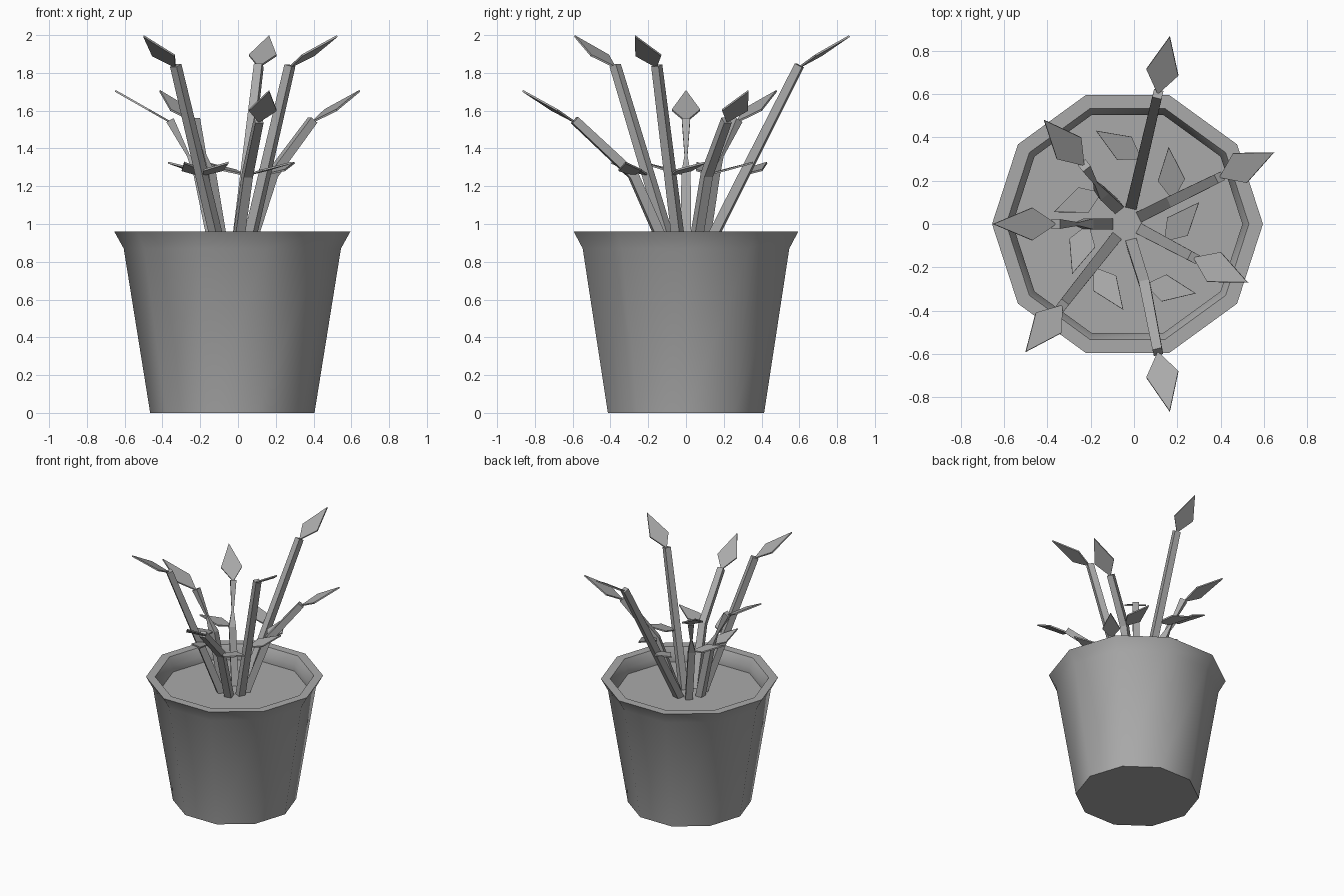
import bpy, bmesh, math
from mathutils import Vector

cube = bpy.data.objects.get("Cube")
if cube:
    bpy.data.objects.remove(cube, do_unlink=True)

grey = bpy.data.materials.new("plain grey")
grey.use_nodes = True
grey.diffuse_color = (0.4, 0.4, 0.4, 1)
grey.node_tree.nodes["Principled BSDF"].inputs["Base Color"].default_value = (0.4, 0.4, 0.4, 1)

CENTRE = Vector((-0.03, 0, 0))
SOIL_Z = 0.85
UP = Vector((0, 0, 1))


def finish(name, bm, smooth=False):
    bmesh.ops.recalc_face_normals(bm, faces=bm.faces)
    mesh = bpy.data.meshes.new(name)
    bm.to_mesh(mesh)
    bm.free()
    mesh.materials.append(grey)
    obj = bpy.data.objects.new(name, mesh)
    bpy.context.collection.objects.link(obj)
    if smooth:
        bpy.ops.object.select_all(action='DESELECT')
        obj.select_set(True)
        bpy.context.view_layer.objects.active = obj
        bpy.ops.object.shade_smooth_by_angle(angle=math.radians(45))
    return obj


def skin(name, rings, smooth=False):
    """Join rings of points into a capped tube."""
    bm = bmesh.new()
    loops = [[bm.verts.new(p) for p in ring] for ring in rings]
    n = len(loops[0])
    for a, b in zip(loops, loops[1:]):
        for i in range(n):
            j = (i + 1) % n
            bm.faces.new((a[i], a[j], b[j], b[i]))
    bm.faces.new(loops[0][::-1])
    bm.faces.new(loops[-1])
    return finish(name, bm, smooth)


def decagon(r, z):
    return [CENTRE + Vector((r * math.cos(k * math.tau / 10), r * math.sin(k * math.tau / 10), z))
            for k in range(10)]


# Pot: outer wall, flared rim, inner lip and soil surface as the last cap
profile = [(0.435, 0), (0.575, 0.87), (0.625, 0.96), (0.56, 0.96), (0.53, 0.90), (0.53, SOIL_Z)]
skin("pot_with_soil", [decagon(r, z) for r, z in profile], True)


def stem(name, path):
    """Square stem through (point, half width) stations."""
    flat = path[-1][0] - path[0][0]
    out = Vector((flat.x, flat.y, 0)).normalized()
    side = UP.cross(out)
    rings = []
    for i, (p, w) in enumerate(path):
        along = (path[min(i + 1, len(path) - 1)][0] - path[max(i - 1, 0)][0]).normalized()
        depth = side.cross(along)
        rings.append([p + side * w * a + depth * w * b
                      for a, b in ((-1, -1), (1, -1), (1, 1), (-1, 1))])
    skin(name, rings)


def leaf(name, base, tip, width):
    """Thin kite-shaped leaf, level across its width."""
    axis = tip - base
    side = UP.cross(axis).normalized()
    thick = axis.cross(side).normalized() * 0.005
    mid = base + axis * 0.38
    kite = [base, mid + side * width / 2, tip, mid - side * width / 2]
    skin(name, [[p - thick for p in kite], [p + thick for p in kite]])


# Plants: foot, joint, top, big leaf tip, side leaf tip (x, y), tall, pinched
plants = [
    ("back", (-.01, .09), (.035, .30), (.11, .60), (.165, .865), (-.175, .43), True, False),
    ("front", (-.01, -.09), (.05, -.28), (.11, -.59), (.165, -.865), (.285, -.32), False, False),
    ("back_right", (-.08, .08), (-.15, .145), (-.23, .27), (-.415, .48), (-.37, .055), False, True),
    ("right", (-.12, 0), (-.21, 0), (-.36, 0), (-.65, 0), (-.285, -.23), False, True),
    ("front_right", (-.09, -.07), (-.185, -.20), (-.33, -.375), (-.5, -.59), (-.05, -.395), True, False),
    ("back_left", (.04, .04), (.18, .11), (.395, .215), (.645, .33), (.16, .355), False, False),
    ("front_left", (.04, -.03), (.14, -.08), (.275, -.155), (.525, -.27), (.30, .10), True, False),
]
for name, foot, joint, top, tip, side_tip, tall, pinched in plants:
    top_z = 1.84 if tall else 1.55
    foot, joint = Vector((*foot, SOIL_Z - 0.02)), Vector((*joint, 1.26))
    top = Vector((*top, top_z))
    path = [(foot, 0.026), (top, 0.022)]
    if not tall:
        path.insert(1, (joint, 0.025))
    if pinched:
        path.insert(2, (joint.lerp(top, 0.35), 0.008))
    stem("stem_" + name, path)
    leaf("top_leaf_" + name, top - UP * 0.01, Vector((*tip, top_z + 0.155)), 0.15)
    leaf("side_leaf_" + name, joint, Vector((*side_tip, 1.325)), 0.125)
